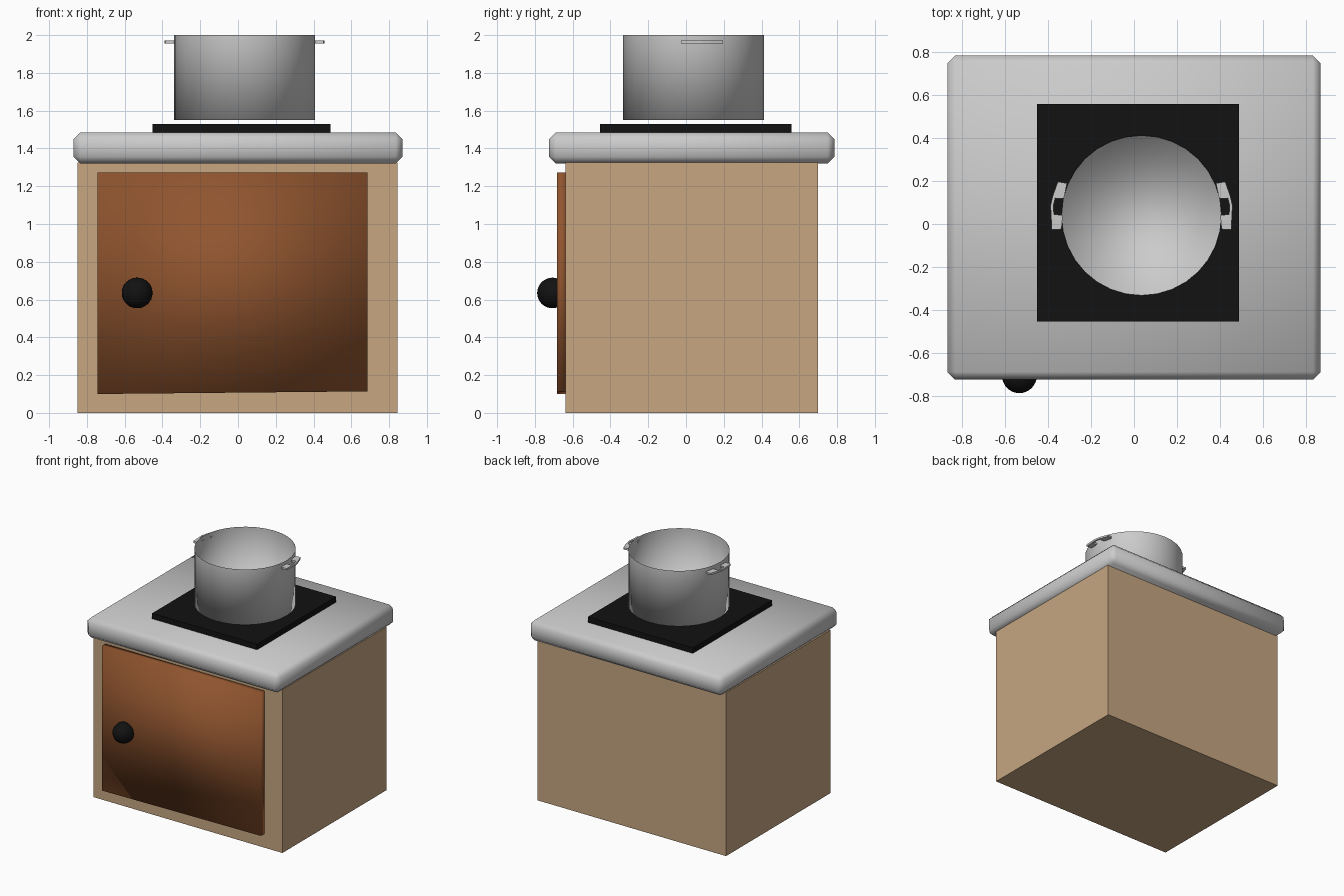
import bpy, bmesh, math
from mathutils import Vector

if "Cube" in bpy.data.objects:
    bpy.data.objects.remove(bpy.data.objects["Cube"])


def material(name, rgb):
    m = bpy.data.materials.new(name)
    m.diffuse_color = (*rgb, 1)
    m.use_nodes = True
    m.node_tree.nodes["Principled BSDF"].inputs["Base Color"].default_value = m.diffuse_color
    return m


def add_object(name, bm, mat=None, smooth=False):
    bmesh.ops.recalc_face_normals(bm, faces=bm.faces)
    me = bpy.data.meshes.new(name)
    bm.to_mesh(me)
    bm.free()
    for p in me.polygons:
        p.use_smooth = smooth
    ob = bpy.data.objects.new(name, me)
    bpy.context.collection.objects.link(ob)
    if mat:
        me.materials.append(mat)
    return ob


def box_mesh(lo, hi):
    bm = bmesh.new()
    bmesh.ops.create_cube(bm, size=1)
    lo, hi = Vector(lo), Vector(hi)
    for v in bm.verts:
        v.co = (lo + hi) / 2 + v.co * (hi - lo)
    return bm


tan = material("tan_wood", (0.57, 0.38, 0.22))
brown = material("brown_wood", (0.28, 0.09, 0.028))
black = material("black", (0.006, 0.006, 0.006))

# Cabinet body
add_object("cabinet", box_mesh((-0.85, -0.637, 0), (0.845, 0.70, 1.325)), tan)

# Countertop with softened edges
bm = box_mesh((-0.87, -0.725, 1.32), (0.87, 0.785, 1.485))
bmesh.ops.bevel(bm, geom=bm.edges[:], offset=0.036, segments=1, affect='EDGES')
add_object("countertop", bm, smooth=True)

# Door, its lower edge slightly out of level
bm = box_mesh((-0.743, -0.684, 0.10), (0.685, -0.630, 1.273))
for v in bm.verts:
    if v.co.x > 0 and v.co.z < 0.5:
        v.co.z += 0.014
add_object("door", bm, brown, smooth=True)

# Door knob
bm = bmesh.new()
bmesh.ops.create_uvsphere(bm, u_segments=32, v_segments=16, radius=0.081)
bmesh.ops.translate(bm, verts=bm.verts, vec=(-0.534, -0.707, 0.635))
add_object("door_knob", bm, black)

# Hob plate
add_object("hob_plate", box_mesh((-0.452, -0.455, 1.48), (0.49, 0.558, 1.53)), black)

# Thin-walled open pot
PX, PY, R = 0.035, 0.04, 0.373
bm = bmesh.new()
bmesh.ops.create_cone(bm, cap_ends=True, segments=32, radius1=R, radius2=R, depth=0.45)
bmesh.ops.translate(bm, verts=bm.verts, vec=(PX, PY, 1.775))
top = [f for f in bm.faces if f.normal.z > 0.9]
bmesh.ops.delete(bm, geom=top, context='FACES_ONLY')
add_object("pot", bm, smooth=True)

# Pot handles: bent bar outline, mirrored across the pot
outline = [(0.347, 0.190), (0.390, 0.197), (0.414, 0.130), (0.424, 0.085),
           (0.418, -0.027), (0.373, -0.024), (0.367, 0.042), (0.408, 0.044),
           (0.411, 0.085), (0.402, 0.120), (0.362, 0.118)]
for name, side in (("pot_handle_right", 1), ("pot_handle_left", -1)):
    bm = bmesh.new()
    face = bm.faces.new([bm.verts.new((PX + side * x, y, 1.956)) for x, y in outline])
    ext = bmesh.ops.extrude_face_region(bm, geom=[face])
    bmesh.ops.translate(bm, verts=[g for g in ext["geom"] if isinstance(g, bmesh.types.BMVert)],
                        vec=(0, 0, 0.015))
    add_object(name, bm)
